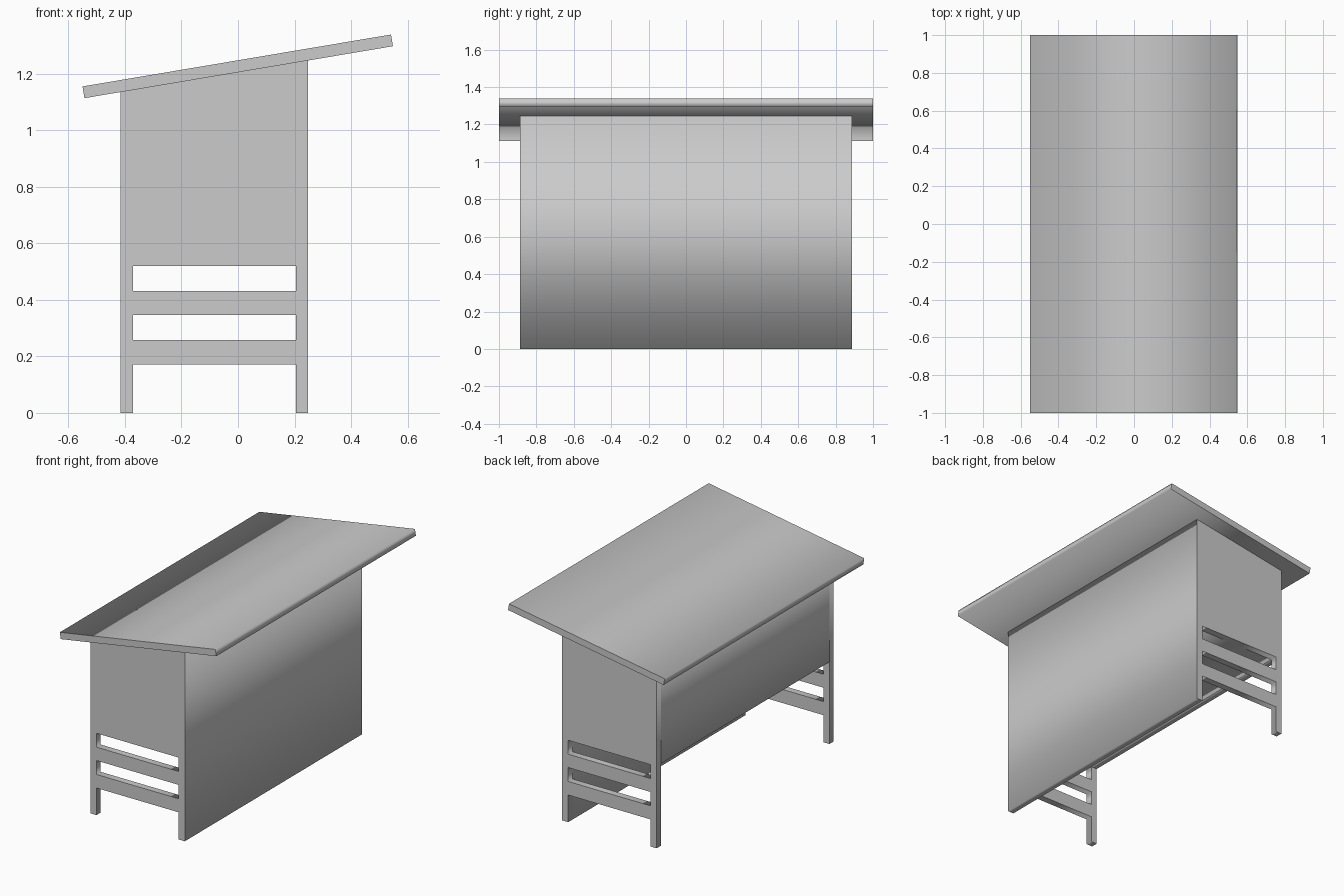
import bpy
from math import pi

if "Cube" in bpy.data.objects:
    bpy.data.objects.remove(bpy.data.objects["Cube"])

LEFT, RIGHT, T = -0.415, 0.248, 0.043   # body extents and board thickness
HALF = 0.887                            # half length of the body
SHELF = 0.52                            # underside of the storage box


def under(x):
    """Height of the sloping underside of the top."""
    return 1.2045 + 0.1684 * x


def rect(x0, x1, z0, z1):
    return [(x0, z0), (x1, z0), (x1, z1), (x0, z1)]


def board(name, loops, y0, y1):
    """Extrude x-z outlines (the first solid, the rest holes) from y0 to y1."""
    curve = bpy.data.curves.new(name, 'CURVE')
    curve.dimensions = '2D'
    curve.fill_mode = 'BOTH'
    curve.extrude = (y1 - y0) / 2
    for pts in loops:
        s = curve.splines.new('POLY')
        s.points.add(len(pts) - 1)
        for p, (x, z) in zip(s.points, pts):
            p.co = (x, z, 0, 1)
        s.use_cyclic_u = True
    ob = bpy.data.objects.new(name, curve)
    bpy.context.collection.objects.link(ob)
    ob.rotation_euler.x = pi / 2
    ob.location.y = (y0 + y1) / 2
    bpy.ops.object.select_all(action='DESELECT')
    ob.select_set(True)
    bpy.context.view_layer.objects.active = ob
    bpy.ops.object.convert(target='MESH')
    return bpy.context.object


# End panels: two legs, slatted lower part, sloping top edge
inL, inR = LEFT + T, RIGHT - T
outline = [(LEFT, 0), (inL, 0), (inL, 0.172), (inR, 0.172), (inR, 0),
           (RIGHT, 0), (RIGHT, under(RIGHT)), (LEFT, under(LEFT))]
slots = [rect(inL, inR, z, z + 0.088) for z in (0.258, 0.431)]
for name, y0 in (("front_end_panel", -HALF), ("back_end_panel", HALF - T)):
    board(name, [outline] + slots, y0, y0 + T)

# Full-height panel on the high side, short panel on the low side
inner = HALF - T
board("tall_panel", [[(inR, 0), (RIGHT, 0), (RIGHT, under(RIGHT)), (inR, under(inR))]],
      -inner, inner)
board("short_panel", [[(LEFT, SHELF), (inL, SHELF), (inL, under(inL)), (LEFT, under(LEFT))]],
      -inner, inner)

# Floor of the storage box
board("box_floor", [rect(inL, inR, SHELF, SHELF + T)], -inner, inner)

# Sloping top
board("sloping_top", [[(-0.543, under(-0.543)), (0.548, under(0.548)),
                       (0.541, 1.338), (-0.55, 1.1545)]], -1, 1)
